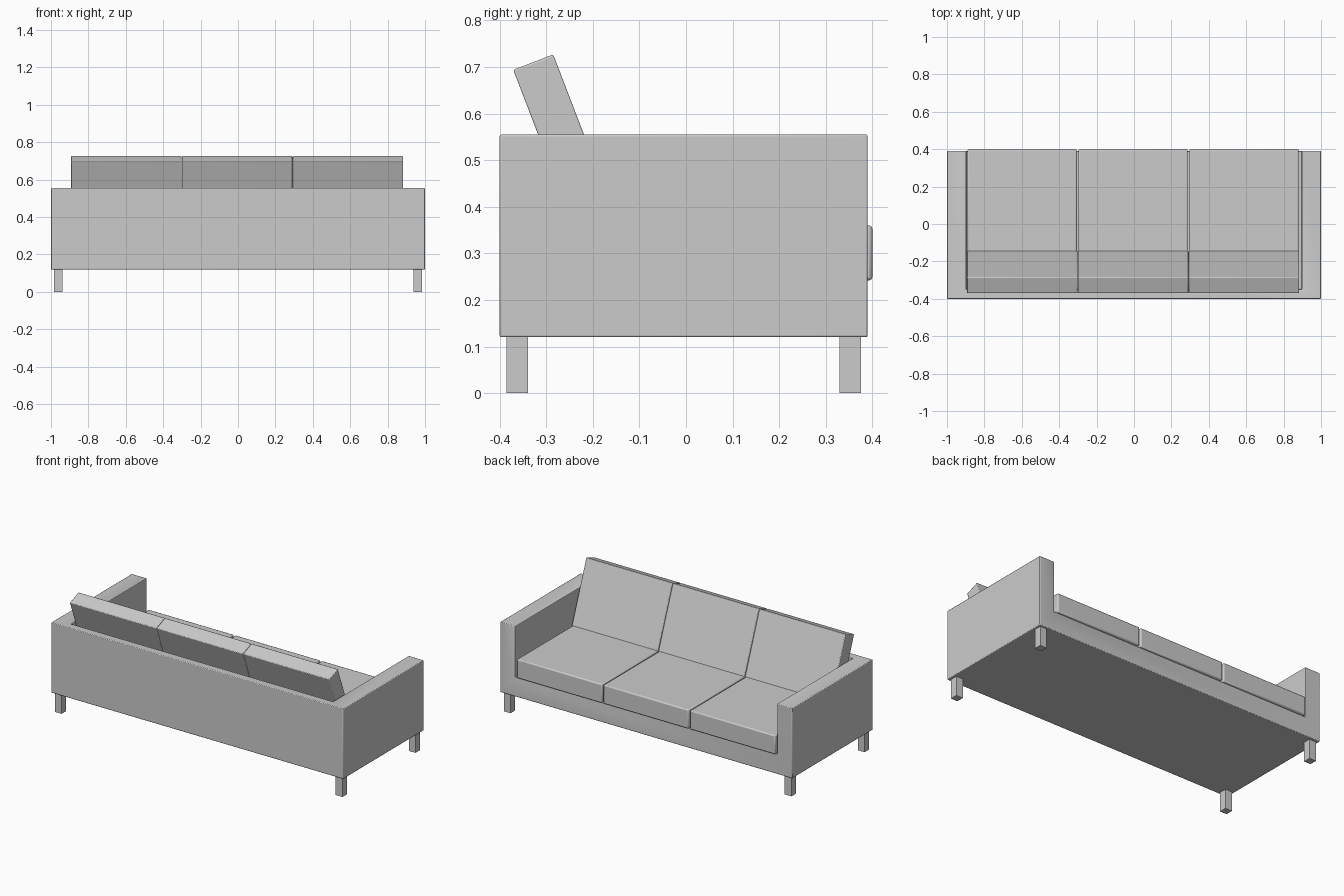
import bpy
import math
from mathutils import Vector, Matrix

default = bpy.data.objects.get("Cube")
if default:
    bpy.data.objects.remove(default, do_unlink=True)

# One upholstery colour for everything
fabric = bpy.data.materials.new("grey fabric")
fabric.use_nodes = True
grey = (0.6, 0.6, 0.6, 1)
fabric.diffuse_color = grey
fabric.node_tree.nodes["Principled BSDF"].inputs["Base Color"].default_value = grey


def box(name, low, high, bevel=0.0):
    """Box between two corners, with optional rounded edges."""
    low, high = Vector(low), Vector(high)
    bpy.ops.mesh.primitive_cube_add(size=1, location=(low + high) / 2)
    obj = bpy.context.object
    obj.name = name
    obj.data.transform(Matrix.Diagonal((*(high - low), 1)))
    obj.data.materials.append(fabric)
    if bevel:
        round_edges(obj, bevel)
    return obj


def round_edges(obj, width):
    mod = obj.modifiers.new("Rounded edges", 'BEVEL')
    mod.width = width
    mod.segments = 2
    mod.limit_method = 'ANGLE'
    bpy.ops.object.select_all(action='DESELECT')
    obj.select_set(True)
    bpy.context.view_layer.objects.active = obj
    bpy.ops.object.shade_smooth_by_angle(angle=math.radians(50))


# Frame: solid body with the seating well cut out, leaving arms, back and rail
frame = box("frame", (-1, -0.4, 0.12), (1, 0.39, 0.555))
well = box("well_cutter", (-0.897, -0.35, 0.24), (0.897, 0.6, 0.8))
well.hide_render = True
well.hide_viewport = True
well.display_type = 'WIRE'
cut = frame.modifiers.new("Seating well", 'BOOLEAN')
cut.operation = 'DIFFERENCE'
cut.solver = 'EXACT'
cut.object = well
round_edges(frame, 0.004)

# Three seat cushions and three leaning back cushions
pitch = 0.593
lean = math.radians(21)
for i, side in enumerate(("right", "middle", "left")):
    x = (i - 1) * pitch - 0.005
    box(f"seat_cushion_{side}", (x - 0.292, -0.348, 0.242),
        (x + 0.292, 0.4, 0.36), 0.007)
    back = box(f"back_cushion_{side}", (x - 0.2955, -0.092, -0.4),
               (x + 0.2955, 0, 0), 0.004)
    # Pivot on the top front edge
    back.data.transform(Matrix.Translation((0, -0.046, -0.2)))
    back.location = (x, -0.285, 0.727)
    back.rotation_euler.x = lean

# Legs, one in each corner
for side, sx in (("right", -1), ("left", 1)):
    for end, y in (("front", -0.3625), ("rear", 0.3525)):
        x = sx * 0.962
        box(f"leg_{end}_{side}", (x - 0.023, y - 0.023, 0),
            (x + 0.023, y + 0.023, 0.122))
